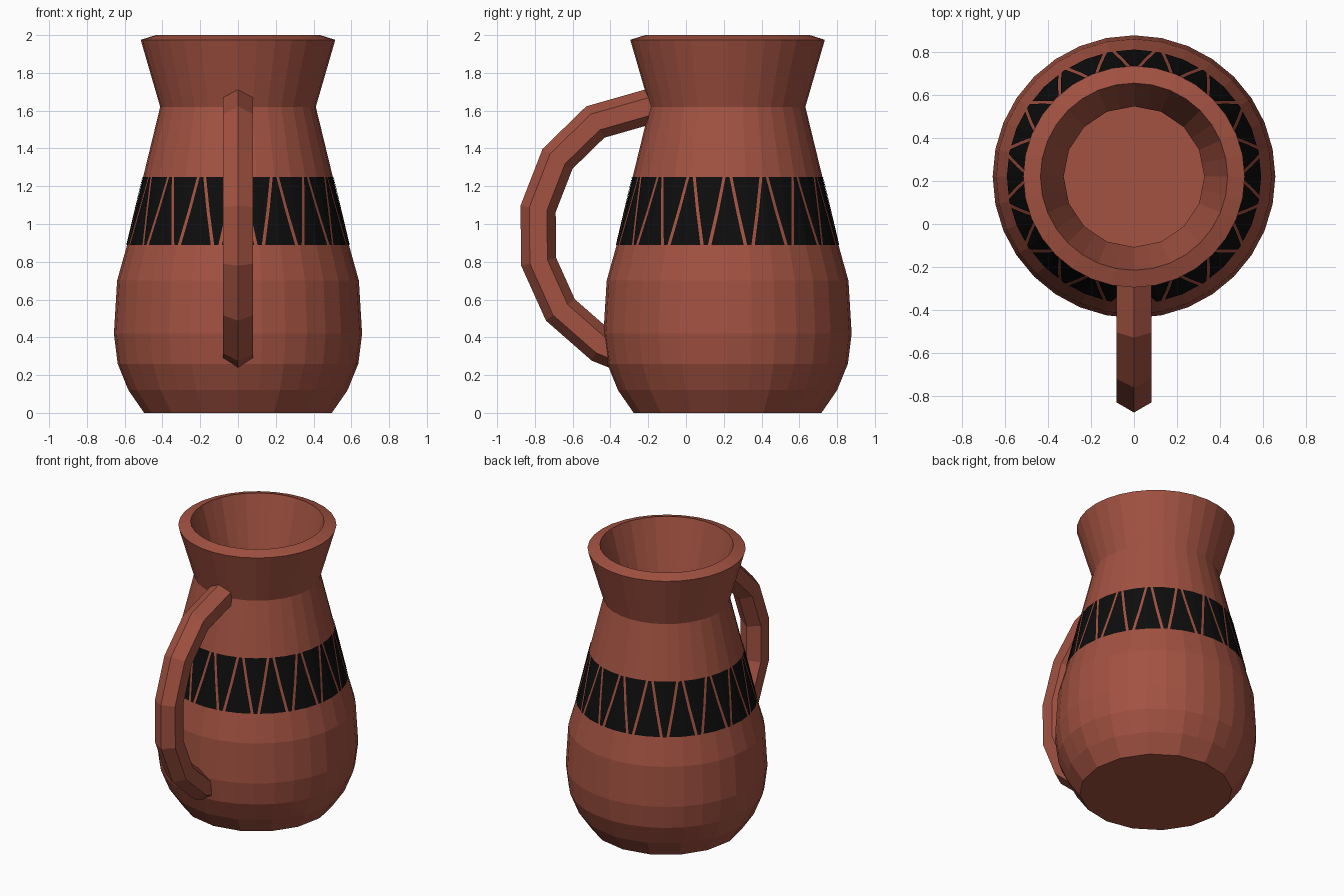
import bpy, bmesh, math
from mathutils import Vector

if "Cube" in bpy.data.objects:
    bpy.data.objects.remove(bpy.data.objects["Cube"])

CY = 0.22      # pot axis sits behind the origin, the handle is in front
SEG = 32


def material(name, rgb):
    m = bpy.data.materials.new(name)
    m.diffuse_color = (*rgb, 1)
    m.use_nodes = True
    m.node_tree.nodes["Principled BSDF"].inputs["Base Color"].default_value = m.diffuse_color
    return m


clay = material("terracotta", (0.36, 0.084, 0.053))
black = material("black_paint", (0.004, 0.004, 0.004))


def finish(bm, name, mat, fix_normals=True):
    if fix_normals:
        bmesh.ops.recalc_face_normals(bm, faces=bm.faces)
    me = bpy.data.meshes.new(name)
    bm.to_mesh(me)
    bm.free()
    me.materials.append(mat)
    ob = bpy.data.objects.new(name, me)
    bpy.context.collection.objects.link(ob)
    return ob


def loft(bm, rings):
    """Join vertex rings with quads and cap both ends."""
    rings = [[bm.verts.new(p) for p in r] for r in rings]
    for a, b in zip(rings, rings[1:]):
        for i in range(len(a)):
            j = (i + 1) % len(a)
            bm.faces.new((a[i], a[j], b[j], b[i]))
    bm.faces.new(rings[0])
    bm.faces.new(rings[-1])


def ring(r, z, coarse):
    pts = []
    for i in range(SEG):
        a = 2 * math.pi * i / SEG
        # coarse rings read as 16-sided: odd corners lie on the chords
        q = r * math.cos(2 * math.pi / SEG) if coarse and i % 2 else r
        pts.append((q * math.cos(a), CY + q * math.sin(a), z))
    return pts


# Pot: outside from base to rim, then down the inside to the floor
profile = [(0.497, 0, 1), (0.58, 0.12, 1), (0.637, 0.26, 0), (0.657, 0.42, 0),
           (0.64, 0.70, 0), (0.587, 0.89, 0), (0.502, 1.25, 0), (0.412, 1.62, 0),
           (0.515, 1.975, 0), (0.435, 2.0, 0), (0.327, 1.62, 1), (0.42, 1.25, 0),
           (0.505, 0.89, 0), (0.56, 0.70, 0), (0.575, 0.42, 0), (0.555, 0.28, 0),
           (0.50, 0.15, 1), (0.42, 0.08, 1)]
bm = bmesh.new()
loft(bm, [ring(*p) for p in profile])
finish(bm, "pot_body", clay)

# Handle: hexagonal section swept along a mitred path, ends sunk in the wall
path = [(-0.14, 1.637), (-0.48, 1.54), (-0.68, 1.345), (-0.783, 1.08),
        (-0.78, 0.80), (-0.665, 0.545), (-0.45, 0.357), (-0.37, 0.325)]
path = [Vector(p) for p in path]
R = 0.093
rings = []
for i, p in enumerate(path):
    d1 = (p - path[max(i - 1, 0)]) if i else path[1] - p
    d2 = (path[i + 1] - p) if i < len(path) - 1 else d1
    t = (d1.normalized() + d2.normalized()).normalized()
    stretch = 1 / t.dot(d1.normalized())
    n = Vector((-t.y, t.x))
    sect = []
    for k in range(6):
        a = math.pi * k / 3
        o = p + n * (R * stretch * math.cos(a))
        sect.append((R * math.sin(a), o.x, o.y))
    rings.append(sect)
bm = bmesh.new()
loft(bm, rings)
finish(bm, "handle", clay)

# Painted band: alternating upright and inverted trapezoids just off the wall
PERIODS, COLS = 16, 4
Z0, Z1, R0, R1 = 0.89, 1.25, 0.587, 0.502
pitch = 2 * math.pi / PERIODS
wide, narrow = pitch * 0.37, pitch * 0.05     # half-angles


def on_wall(a, z):
    r = R0 + (R1 - R0) * (z - Z0) / (Z1 - Z0)
    s = 2 * math.pi / SEG
    r = r * math.cos(s / 2) / math.cos(a % s - s / 2) + 0.004
    return (r * math.cos(a), CY + r * math.sin(a), z)


bm = bmesh.new()
for i in range(PERIODS * 2):
    c = i * pitch / 2
    low, high = (wide, narrow) if i % 2 == 0 else (narrow, wide)
    rows = []
    for z, h in ((Z0, low), ((Z0 + Z1) / 2, (low + high) / 2), (Z1, high)):
        rows.append([bm.verts.new(on_wall(c + h * (2 * k / COLS - 1), z))
                     for k in range(COLS + 1)])
    for a, b in zip(rows, rows[1:]):
        for k in range(COLS):
            bm.faces.new((a[k], a[k + 1], b[k + 1], b[k]))
finish(bm, "painted_band", black, fix_normals=False)
